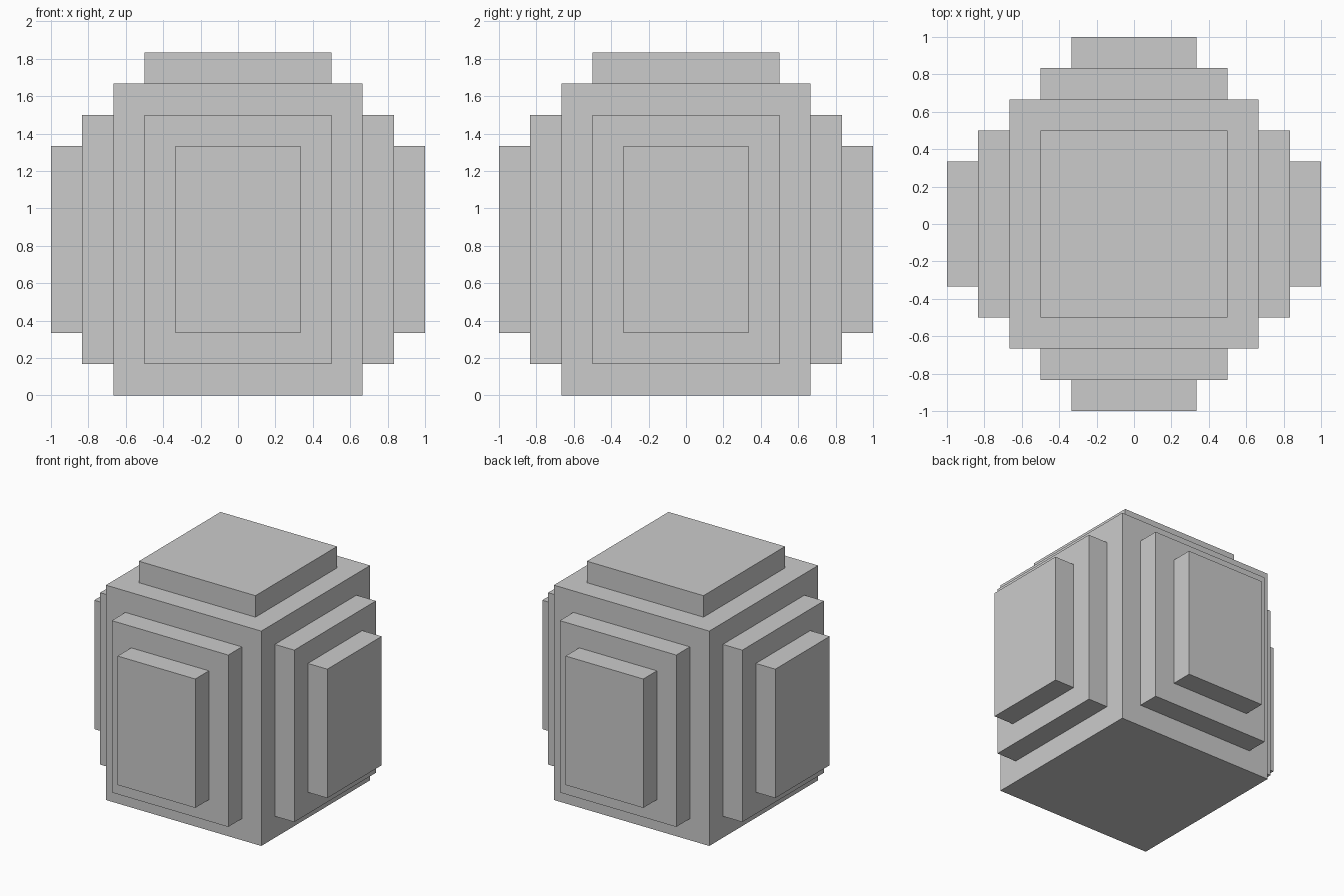
import bpy
import bmesh
from mathutils import Matrix

if "Cube" in bpy.data.objects:
    bpy.data.objects.remove(bpy.data.objects["Cube"])

STEP = 1 / 6  # width of each ledge and height of each raised panel


def raise_panels(bm, faces):
    """Inset each face by one step, then extrude it outward by one step."""
    bmesh.ops.inset_individual(bm, faces=faces, thickness=STEP, use_even_offset=True)
    raised = bmesh.ops.extrude_discrete_faces(bm, faces=faces)["faces"]
    for face in raised:
        face.normal_update()
        bmesh.ops.translate(bm, verts=face.verts[:], vec=face.normal * STEP)
    return raised


# Core block
bm = bmesh.new()
core = Matrix.Translation((0, 0, 5 * STEP)) @ Matrix.Diagonal((8 * STEP, 8 * STEP, 10 * STEP, 1))
bmesh.ops.create_cube(bm, size=1, matrix=core)
bm.normal_update()
top = [f for f in bm.faces if f.normal.z > 0.5]
sides = [f for f in bm.faces if abs(f.normal.z) < 0.5]

# One raised panel on top, two stacked panels on each side
raise_panels(bm, top)
for _ in range(2):
    sides = raise_panels(bm, sides)

bmesh.ops.recalc_face_normals(bm, faces=bm.faces[:])
mesh = bpy.data.meshes.new("stepped_block")
bm.to_mesh(mesh)
bm.free()
bpy.context.collection.objects.link(bpy.data.objects.new("stepped_block", mesh))
